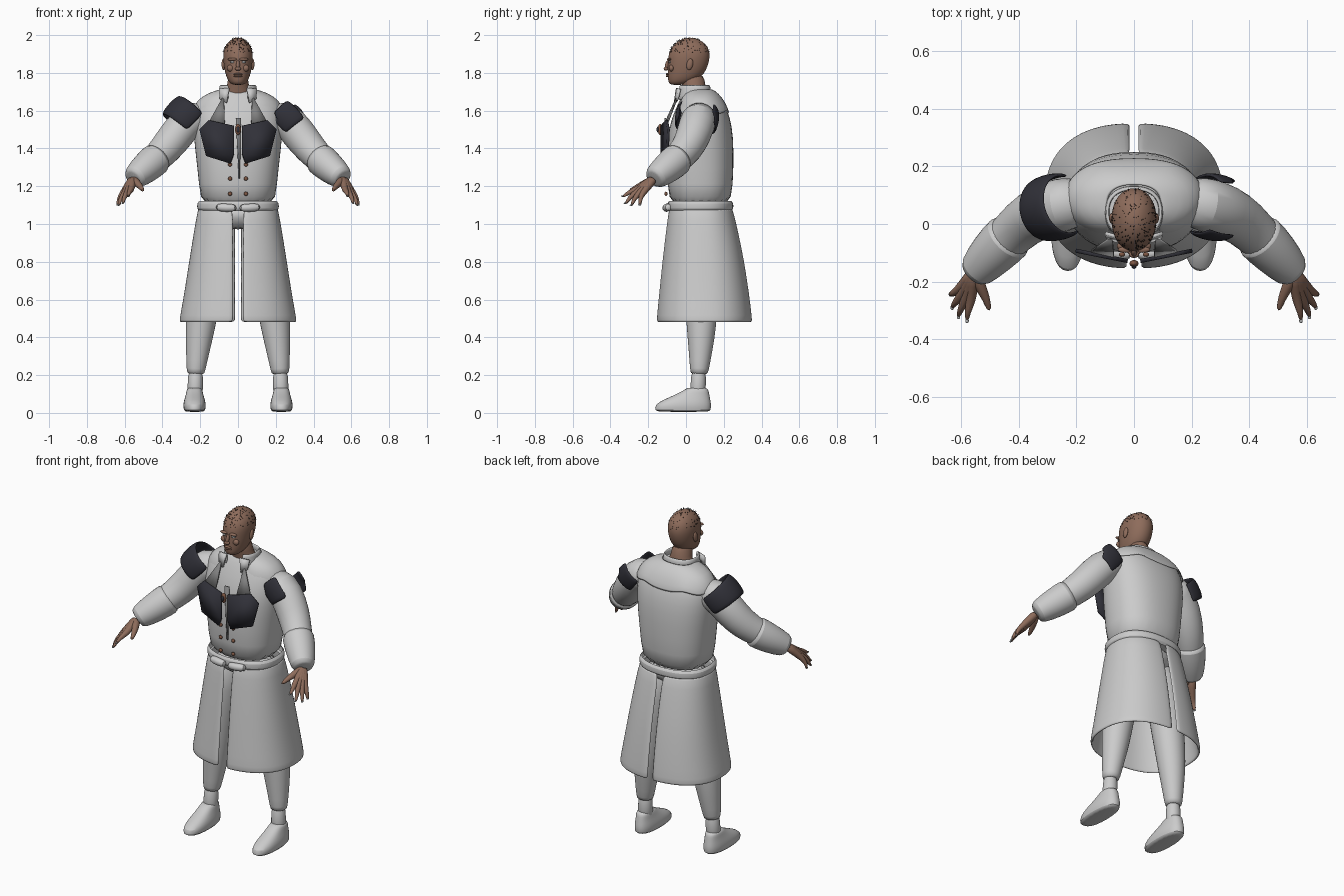
import bpy, bmesh, math, random
from mathutils import Vector, Matrix

random.seed(4)
cube = bpy.data.objects.get("Cube")
if cube:
    bpy.data.objects.remove(cube)


def material(name, r, g, b):
    m = bpy.data.materials.new(name)
    m.use_nodes = True
    m.diffuse_color = (r, g, b, 1)
    node = next(n for n in m.node_tree.nodes if n.type == 'BSDF_PRINCIPLED')
    node.inputs["Base Color"].default_value = (r, g, b, 1)
    node.inputs["Roughness"].default_value = 0.8
    return m


CLOTH = material("pale cloth", 0.6, 0.6, 0.6)
SKIN = material("brown skin", 0.27, 0.15, 0.105)
DARK = material("dark leather", 0.03, 0.03, 0.04)
GREY = material("grey lining", 0.22, 0.22, 0.22)
BROWN = material("copper button", 0.22, 0.1, 0.06)
HAIR = material("black hair", 0.01, 0.01, 0.01)
NAIL = material("nail and eye", 0.45, 0.46, 0.46)


def finish(name, bm, mat, subsurf=1, mirror=False, thick=0.0):
    bmesh.ops.recalc_face_normals(bm, faces=bm.faces)
    me = bpy.data.meshes.new(name)
    bm.to_mesh(me)
    bm.free()
    ob = bpy.data.objects.new(name, me)
    bpy.context.collection.objects.link(ob)
    me.materials.append(mat)
    if mirror:
        ob.modifiers.new("mirror", 'MIRROR').merge_threshold = 0.002
    if thick:
        mod = ob.modifiers.new("thickness", 'SOLIDIFY')
        mod.thickness = thick
        mod.offset = 0
    if subsurf:
        mod = ob.modifiers.new("smooth", 'SUBSURF')
        mod.levels = mod.render_levels = subsurf
    bpy.ops.object.select_all(action='DESELECT')
    ob.select_set(True)
    bpy.context.view_layer.objects.active = ob
    bpy.ops.object.shade_smooth_by_angle(angle=math.radians(45))
    return ob


def skin_rings(bm, rings, closed, cap):
    vs = [[bm.verts.new(p) for p in ring] for ring in rings]
    n = len(vs[0])
    for a, b in zip(vs, vs[1:]):
        for i in range(n if closed else n - 1):
            j = (i + 1) % n
            bm.faces.new((a[i], a[j], b[j], b[i]))
    if cap:
        bm.faces.new(vs[0])
        bm.faces.new(vs[-1])


def loft(name, rows, mat, p=0.85, gaps=None, x=0, n=24, cap=True, scallop=0, **kw):
    """Stack of oval rings (z, half width, front y, back y); gaps makes an open half."""
    rings = []
    for k, (z, rx, f, b) in enumerate(rows):
        cy, ry = (f + b) / 2, (b - f) / 2
        if gaps:
            lo, hi = [(g / rx) ** (1 / p) for g in gaps]
            lo, hi = -math.pi / 2 + math.asin(lo), math.pi / 2 - math.asin(hi)
            angles = [lo + (hi - lo) * i / (n - 1) for i in range(n)]
        else:
            angles = [2 * math.pi * i / n for i in range(n)]
        ring = []
        for a in angles:
            c, s = math.cos(a), math.sin(a)
            drop = scallop * abs(math.sin(3 * a)) if k == 0 else 0
            ring.append((x + math.copysign(abs(c) ** p, c) * rx,
                         cy + math.copysign(abs(s) ** p, s) * ry, z - drop))
        rings.append(ring)
    bm = bmesh.new()
    skin_rings(bm, rings, not gaps, cap and not gaps)
    return finish(name, bm, mat, **kw)


def tube(name, pts, mat, n=12, side=1, keep=None, **kw):
    """Round tube through (x, y, z, radius); keep is a rule for which faces stay."""
    ps = [Vector((q[0] * side, q[1], q[2])) for q in pts]
    rings = []
    for i, c in enumerate(ps):
        d = (ps[min(i + 1, len(ps) - 1)] - ps[max(i - 1, 0)]).normalized()
        u = d.cross(Vector((0, 1, 0.3))).normalized()
        v = d.cross(u)
        rings.append([c + (u * math.cos(t) + v * math.sin(t)) * pts[i][3]
                      for t in (2 * math.pi * k / n for k in range(n))])
    bm = bmesh.new()
    skin_rings(bm, rings, True, keep is None)
    if keep:
        gone = [f for f in bm.faces if not keep(f.calc_center_median())]
        bmesh.ops.delete(bm, geom=gone, context='FACES')
    return finish(name, bm, mat, **kw)


def ball(name, loc, size, mat, tilt=0, **kw):
    bm = bmesh.new()
    m = Matrix.Translation(loc) @ Matrix.Rotation(tilt, 4, 'X') @ Matrix.Diagonal((*size, 1))
    bmesh.ops.create_uvsphere(bm, u_segments=14, v_segments=10, radius=1, matrix=m)
    return finish(name, bm, mat, subsurf=0, **kw)


def plate(name, outline, depth, mat, thick, **kw):
    """Flat plate from an (x, z) outline, laid on the chest by a depth rule."""
    bm = bmesh.new()
    bm.faces.new([bm.verts.new((x, depth(x, z), z)) for x, z in outline])
    return finish(name, bm, mat, subsurf=0, thick=thick, **kw)


# Coat
loft("coat_body", [(1.08, .20, -.085, .235), (1.2, .205, -.10, .25), (1.4, .23, -.105, .255),
                   (1.52, .24, -.09, .245), (1.6, .235, -.06, .222), (1.655, .21, -.035, .19),
                   (1.69, .15, -.015, .16), (1.71, .085, .0, .13)], CLOTH)
loft("coat_skirt", [(1.09, .205, -.085, .24), (.95, .228, -.102, .272), (.8, .252, -.12, .303),
                    (.62, .28, -.138, .33), (.5, .302, -.15, .344), (.48, .304, -.148, .344)],
     CLOTH, gaps=(.025, .014), mirror=True, thick=.014)
loft("coat_yoke", [(1.60, .24, -.05, .23), (1.65, .218, -.035, .202), (1.69, .16, -.015, .168),
                   (1.712, .09, .0, .135)], CLOTH, gaps=(.085, 0), scallop=.02,
     mirror=True, thick=.008)
loft("belt", [(1.068, .205, -.09, .24), (1.078, .219, -.101, .253), (1.112, .219, -.101, .253),
              (1.122, .205, -.09, .24)], CLOTH, cap=False)
for s in (1, -1):
    tube("belt_end", [(.005, -.105, 1.085, .02), (.06, -.105, 1.085, .023),
                      (.12, -.09, 1.09, .022)], CLOTH, side=s)
loft("collar", [(1.655, .10, -.045, .13), (1.70, .093, -.042, .125), (1.737, .092, -.04, .122)],
     CLOTH, gaps=(.05, 0), mirror=True, thick=.014)
plate("collar_point", [(.045, 1.72), (.1, 1.715), (.095, 1.66), (.06, 1.64)],
      lambda x, z: -.065 + .3 * x + .2 * (z - 1.7), CLOTH, .012, mirror=True)

# Chest details
plate("lapel_lining", [(.075, 1.68), (.15, 1.545), (.07, 1.53)],
      lambda x, z: -.115 + .12 * x + .45 * (z - 1.54), GREY, .01, mirror=True)
plate("front_opening", [(-.012, 1.56), (.016, 1.56), (.01, 1.24), (.004, 1.24)],
      lambda x, z: -.109, GREY, .008)
plate("chest_plate", [(.022, 1.52), (.155, 1.55), (.203, 1.5), (.168, 1.36), (.04, 1.32),
                      (.022, 1.37)], lambda x, z: -.133 + .2 * x, DARK, .014, mirror=True)
ball("brooch", (0, -.137, 1.5), (.016, .012, .03), BROWN)
ball("brooch_stone", (0, -.148, 1.5), (.009, .008, .016), DARK)
for z in (1.315, 1.24, 1.16):
    ball("coat_button", (.042, -.106, z), (.011, .008, .011), BROWN, mirror=True)

# Arms, cuffs and hands
wrist = (.556, -.17, 1.24)
fingers = {"index": ((.566, -.268, 1.178), (.58, -.336, 1.142)),
           "middle": ((.586, -.266, 1.165), (.61, -.322, 1.104)),
           "ring": ((.602, -.252, 1.16), (.632, -.29, 1.094)),
           "little": ((.612, -.232, 1.16), (.638, -.244, 1.096))}
for s in (1, -1):
    tube("sleeve", [(.17, .08, 1.56, .085), (.25, .068, 1.565, .098), (.32, .045, 1.48, .096),
                    (.385, .005, 1.395, .087), (.45, -.06, 1.33, .078),
                    (.55, -.165, 1.245, .055)], CLOTH, n=16, side=s)
    tube("sleeve_cuff", [(.425, -.035, 1.352, .075), (.43, -.04, 1.348, .092),
                         (.49, -.1, 1.295, .084), (.553, -.168, 1.243, .066),
                         (.556, -.171, 1.24, .045)], CLOTH, n=16, side=s)
    for name, (knuckle, tip) in fingers.items():
        k, t, w = Vector(knuckle), Vector(tip), Vector(wrist)
        mid = k.lerp(t, .5) + Vector((.006, -.004, .006))
        near = w.lerp(k, .35)
        tube(name + "_finger", [(*w, .026), (*near, .024), (*k, .018), (*mid, .012), (*t, .008)],
             SKIN, n=8, side=s)
        ball(name + "_nail", (t.x * s, t.y, t.z + .006), (.006, .009, .004), NAIL)
    tube("thumb", [(*wrist, .024), (.535, -.215, 1.215, .023), (.513, -.26, 1.195, .015),
                   (.502, -.303, 1.175, .009)], SKIN, n=8, side=s)

# Shoulder bands: a broad strap on the right, only its ends showing on the left
band = [(.235, .07, 1.605, .104), (.258, .062, 1.58, .112), (.292, .055, 1.545, .112),
        (.315, .05, 1.515, .106)]
tube("right_shoulder_band", band, DARK, n=24, side=-1, thick=.012,
     keep=lambda c: (abs(c.x) - .275) + (c.z - 1.56) > -.05)
tube("left_strap_ends", band, DARK, n=24, thick=.012,
     keep=lambda c: abs(c.y - .06) > .088)

# Legs and shoes
loft("trouser_seat", [(.97, .1, .0, .15), (1.03, .17, -.04, .2), (1.1, .18, -.05, .21)], CLOTH)
for s in (1, -1):
    tube("trouser_leg", [(.11, .075, 1.05, .09), (.135, .08, .88, .1), (.175, .082, .65, .093),
                         (.2, .082, .45, .08), (.213, .077, .33, .064), (.224, .07, .215, .049),
                         (.224, .07, .205, .044)], CLOTH, n=16, side=s)
    tube("ankle", [(.224, .068, .24, .041), (.226, .065, .15, .042), (.228, .06, .07, .044)],
         CLOTH, side=s)
    loft("shoe", [(.005, .046, -.145, .12), (.012, .058, -.168, .133), (.045, .061, -.165, .135),
                  (.07, .055, -.12, .13), (.095, .047, -.06, .125), (.12, .042, -.01, .12),
                  (.135, .037, .005, .11)], CLOTH, x=.23 * s, n=20)

# Neck and head
loft("neck", [(1.66, .09, -.01, .125), (1.69, .075, -.008, .118), (1.73, .056, -.02, .1),
              (1.80, .054, -.04, .1)], SKIN, p=1)
loft("head", [(1.735, .026, -.08, -.02), (1.75, .048, -.094, .04), (1.78, .063, -.098, .085),
              (1.82, .073, -.097, .11), (1.86, .078, -.096, .123), (1.9, .08, -.094, .128),
              (1.94, .071, -.076, .116), (1.97, .047, -.042, .086), (1.987, .016, .0, .04)],
     SKIN, p=.95)
ball("brow_ridge", (.03, -.089, 1.872), (.026, .011, .008), SKIN, mirror=True)
ball("eye", (.03, -.086, 1.857), (.013, .008, .006), NAIL, mirror=True)
ball("cheek", (.04, -.077, 1.825), (.02, .014, .018), SKIN, mirror=True)
ball("ear", (.077, .02, 1.845), (.01, .017, .031), SKIN, tilt=-.2, mirror=True)
ball("nose_bridge", (0, -.1, 1.842), (.01, .011, .028), SKIN, tilt=-.25)
ball("nose_tip", (0, -.106, 1.822), (.017, .012, .01), SKIN)
for z in (1.783, 1.793):
    ball("lip", (0, -.097, z), (.024, .01, .006), SKIN)

# Sparse cropped hair scattered over the scalp
bm = bmesh.new()
for _ in range(190):
    a, h = random.uniform(0, 2 * math.pi), random.uniform(.25, 1)
    r = math.sqrt(1 - h * h)
    d = Vector((r * math.cos(a), r * math.sin(a), h))
    root = Vector((d.x * .079, .017 + d.y * .11, 1.88 + d.z * .105))
    m = Matrix.Translation(root) @ d.to_track_quat('Z', 'Y').to_matrix().to_4x4()
    bmesh.ops.create_cone(bm, segments=4, radius1=.0022, radius2=.0005, depth=.013, matrix=m)
finish("cropped_hair", bm, HAIR, subsurf=0)
